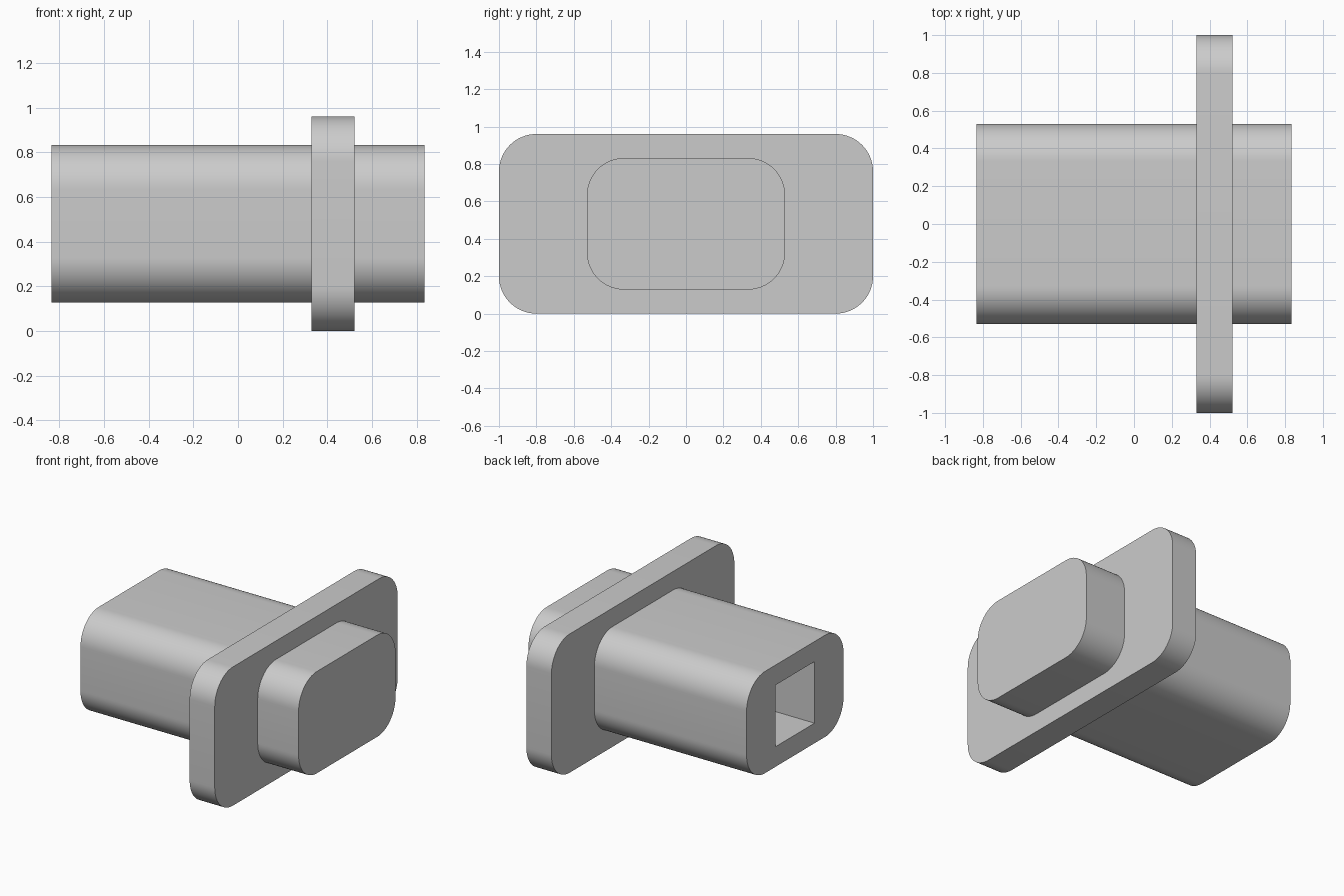
import bpy
import bmesh
from math import cos, sin, pi, radians

if "Cube" in bpy.data.objects:
    bpy.data.objects.remove(bpy.data.objects["Cube"], do_unlink=True)

MID_Z = 0.48       # height of the shared axis
SEGMENTS = 16      # steps per rounded corner

grey = bpy.data.materials.new("plain_grey")
grey.use_nodes = True
grey.diffuse_color = (0.6, 0.6, 0.6, 1)
grey.node_tree.nodes["Principled BSDF"].inputs["Base Color"].default_value = grey.diffuse_color


def corner_arcs(bm, x, half_y, half_z, radius):
    """Four lists of vertices, one per corner; a zero radius gives sharp corners."""
    arcs = []
    for i, (sy, sz) in enumerate([(1, 1), (-1, 1), (-1, -1), (1, -1)]):
        steps = SEGMENTS if radius else 0
        arc = []
        for k in range(steps + 1):
            a = (i + k / max(steps, 1)) * pi / 2
            arc.append(bm.verts.new((x, sy * (half_y - radius) + radius * cos(a),
                                     MID_Z + sz * (half_z - radius) + radius * sin(a))))
        arcs.append(arc)
    return arcs


def flat(arcs):
    return [v for arc in arcs for v in arc]


def walls(bm, a, b):
    for i in range(len(a)):
        j = (i + 1) % len(a)
        bm.faces.new((a[i], a[j], b[j], b[i]))


def block(name, x0, x1, half_y, half_z, radius, socket=None):
    """Rounded bar along x, with an optional square socket (half size, end x) in its -x end."""
    bm = bmesh.new()
    near = corner_arcs(bm, x0, half_y, half_z, radius)
    far = corner_arcs(bm, x1, half_y, half_z, radius)
    walls(bm, flat(near), flat(far))
    bm.faces.new(flat(far))
    if socket:
        size, end = socket
        rim = flat(corner_arcs(bm, x0, size, size, 0))
        floor = flat(corner_arcs(bm, end, size, size, 0))
        # End face around the opening: a fan per corner, a quad per side
        for i in range(4):
            j = (i + 1) % 4
            for v, w in zip(near[i], near[i][1:]):
                bm.faces.new((v, w, rim[i]))
            bm.faces.new((near[i][-1], near[j][0], rim[j], rim[i]))
        walls(bm, rim, floor)
        bm.faces.new(floor)
    else:
        bm.faces.new(flat(near))
    bmesh.ops.recalc_face_normals(bm, faces=bm.faces)
    mesh = bpy.data.meshes.new(name)
    bm.to_mesh(mesh)
    bm.free()
    mesh.materials.append(grey)
    obj = bpy.data.objects.new(name, mesh)
    bpy.context.collection.objects.link(obj)
    bpy.ops.object.select_all(action='DESELECT')
    obj.select_set(True)
    bpy.context.view_layer.objects.active = obj
    bpy.ops.object.shade_smooth_by_angle(angle=radians(30))
    return obj


# Long plug with a square socket in one end
block("plug_body", -0.835, 0.835, 0.53, 0.352, 0.2, socket=(0.213, 0.33))

# Wide collar around the plug
block("flange_plate", 0.33, 0.522, 1.0, 0.48, 0.2)
